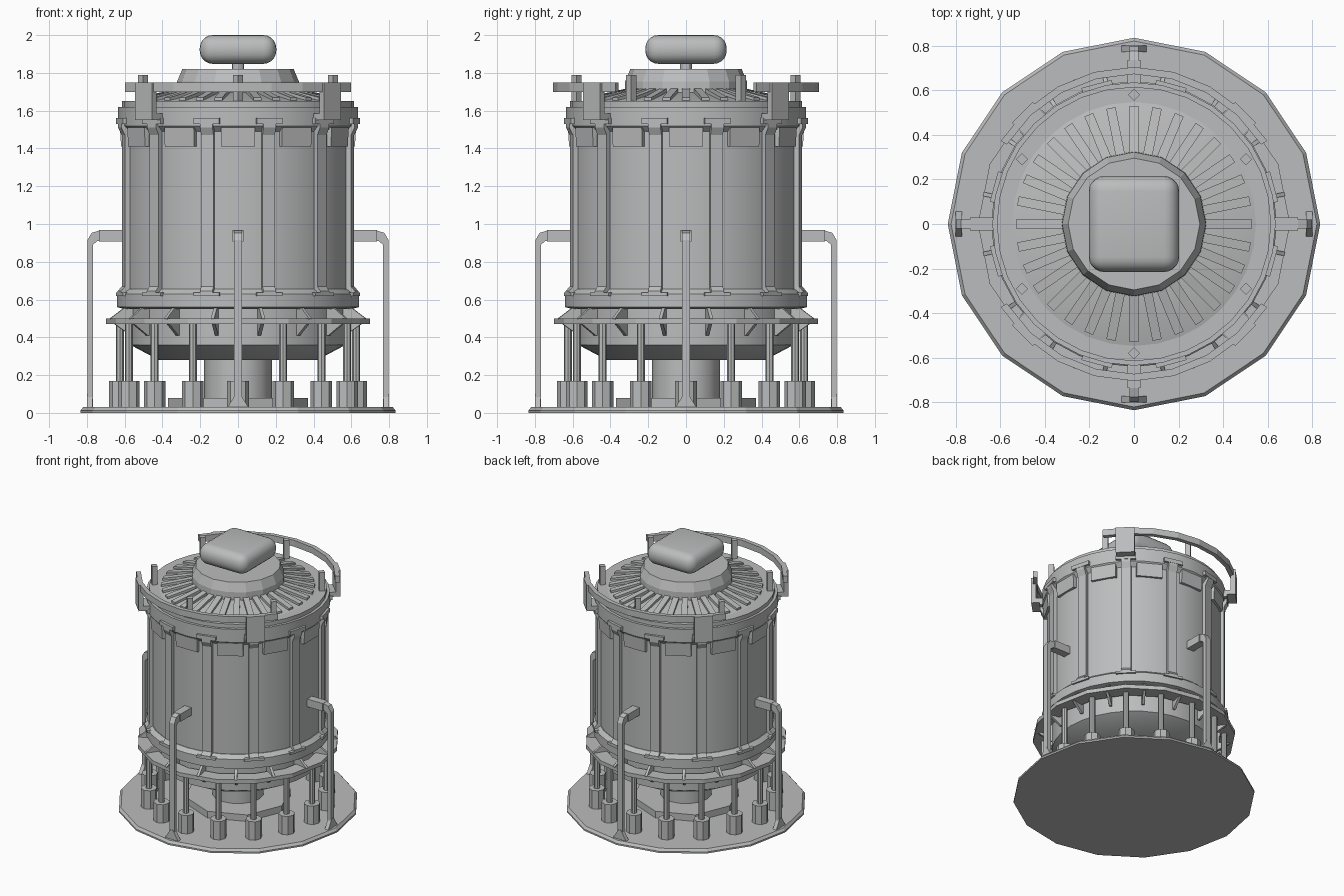
import bpy, bmesh
from math import sin, cos, pi, radians, tau

cube = bpy.data.objects.get("Cube")
if cube:
    bpy.data.objects.remove(cube)

# Single painted metal colour
GREY = (0.5, 0.505, 0.51, 1)
metal = bpy.data.materials.new("grey metal")
metal.use_nodes = True
metal.diffuse_color = GREY
metal.node_tree.nodes["Principled BSDF"].inputs["Base Color"].default_value = GREY


def finish(name, bm, smooth=False):
    bmesh.ops.recalc_face_normals(bm, faces=bm.faces)
    mesh = bpy.data.meshes.new(name)
    bm.to_mesh(mesh)
    bm.free()
    mesh.materials.append(metal)
    ob = bpy.data.objects.new(name, mesh)
    bpy.context.collection.objects.link(ob)
    if smooth:
        bpy.ops.object.select_all(action='DESELECT')
        ob.select_set(True)
        bpy.context.view_layer.objects.active = ob
        bpy.ops.object.shade_smooth_by_angle(angle=radians(30))
    return ob


def sweep(bm, profile, sides, start=0.0, end=tau):
    """Turn a closed (radius, z) outline around the z axis."""
    full = abs(end - start - tau) < 0.001
    count = sides if full else sides + 1
    rings = []
    for i in range(count):
        a = start + (end - start) * i / sides
        rings.append([bm.verts.new((r * cos(a), r * sin(a), z)) for r, z in profile])
    n = len(profile)
    for i in range(sides):
        p, q = rings[i], rings[(i + 1) % count]
        for j in range(n):
            k = (j + 1) % n
            bm.faces.new((p[j], q[j], q[k], p[k]))
    if not full:
        bm.faces.new(rings[0])
        bm.faces.new(rings[-1])


def solid(name, profile, sides, smooth=False):
    """Lathe an open (radius, z) outline and close it with flat caps."""
    bm = bmesh.new()
    rings = [[bm.verts.new((r * cos(tau * i / sides), r * sin(tau * i / sides), z))
              for i in range(sides)] for r, z in profile]
    for low, high in zip(rings, rings[1:]):
        for i in range(sides):
            k = (i + 1) % sides
            bm.faces.new((low[i], low[k], high[k], high[i]))
    bm.faces.new(rings[0])
    bm.faces.new(rings[-1])
    return finish(name, bm, smooth)


def prism(bm, outline, width, angle):
    """Plate with a (radius, z) outline and a tangential width, set at an angle."""
    sheets = []
    for t in (-width / 2, width / 2):
        sheets.append([bm.verts.new((r * cos(angle) - t * sin(angle),
                                     r * sin(angle) + t * cos(angle), z)) for r, z in outline])
    a, b = sheets
    bm.faces.new(a)
    bm.faces.new(b[::-1])
    for j in range(len(a)):
        k = (j + 1) % len(a)
        bm.faces.new((a[j], a[k], b[k], b[j]))


def rect(r0, r1, z0, z1):
    return [(r0, z0), (r1, z0), (r1, z1), (r0, z1)]


def around(name, count, offset, pieces):
    """Repeat (outline, width) plates around the axis as one object."""
    bm = bmesh.new()
    for i in range(count):
        for outline, width in pieces:
            prism(bm, outline, width, radians(offset) + tau * i / count)
    return finish(name, bm)


def rods(name, count, offset, radius, thick, z0, z1, sides, smooth=False):
    """Repeat upright rods around the axis."""
    bm = bmesh.new()
    for i in range(count):
        a = radians(offset) + tau * i / count
        made = bmesh.ops.create_cone(bm, cap_ends=True, segments=sides, radius1=thick,
                                     radius2=thick, depth=z1 - z0)["verts"]
        bmesh.ops.translate(bm, verts=made, vec=(radius * cos(a), radius * sin(a), (z0 + z1) / 2))
    return finish(name, bm, smooth)


# Base and central column
solid("base_plate", [(0.835, 0), (0.835, 0.012), (0.82, 0.03)], 16)
solid("column_foot", [(0.37, 0.03), (0.37, 0.08)], 8)
solid("column", [(0.18, 0.08), (0.18, 0.30)], 16, True)

# Tank: bowl, drum and the two hoops
solid("bowl", [(0.42, 0.28), (0.57, 0.36), (0.57, 0.57)], 32, True)
solid("lower_hoop", [(0.60, 0.55), (0.64, 0.56), (0.64, 0.63), (0.61, 0.655)], 32, True)
solid("drum", [(0.605, 0.64), (0.605, 1.52)], 32, True)
solid("upper_hoop", [(0.605, 1.49), (0.635, 1.52), (0.635, 1.62), (0.615, 1.62),
                     (0.615, 1.65), (0.58, 1.65)], 32, True)

# Platform ring on legs, with gussets
bm = bmesh.new()
sweep(bm, rect(0.60, 0.70, 0.47, 0.50), 16)
finish("platform_ring", bm)
around("platform_gussets", 16, 11.25,
       [([(0.55, 0.41), (0.58, 0.41), (0.68, 0.48), (0.69, 0.50), (0.61, 0.56), (0.55, 0.56)], 0.018)])
rods("leg_rods", 16, 0, 0.625, 0.021, 0.16, 0.48, 8, True)
rods("leg_feet", 16, 0, 0.625, 0.057, 0.03, 0.17, 8)

# Vertical straps with T-shaped ends, and hanging tabs between them
strap = [(0.59, 0.62), (0.65, 0.62), (0.65, 0.645), (0.628, 0.67), (0.628, 1.47),
         (0.648, 1.51), (0.648, 1.56), (0.59, 1.56)]
around("straps", 12, 15, [(strap, 0.068), (rect(0.60, 0.65, 0.62, 0.638), 0.14),
                          (rect(0.60, 0.65, 1.53, 1.56), 0.14)])
around("hanging_tabs", 12, 0,
       [([(0.59, 1.41), (0.619, 1.41), (0.625, 1.51), (0.59, 1.51)], 0.18)])

# Roof with radial ribs, cap and knob
solid("roof", [(0.58, 1.64), (0.53, 1.655), (0.30, 1.70)], 32, True)
around("roof_ribs", 32, 0, [([(0.28, 1.68), (0.53, 1.64), (0.53, 1.67), (0.28, 1.725)], 0.042)])
solid("cap", [(0.325, 1.69), (0.322, 1.755), (0.295, 1.82)], 16)
solid("knob_neck", [(0.033, 1.81), (0.033, 1.87)], 12, True)
bm = bmesh.new()
bmesh.ops.create_cube(bm, size=1)
bmesh.ops.scale(bm, vec=(0.405, 0.43, 0.152), verts=bm.verts)
bmesh.ops.translate(bm, vec=(0, 0, 1.924), verts=bm.verts)
bmesh.ops.bevel(bm, geom=bm.edges[:], offset=0.068, segments=5, profile=0.5, affect='EDGES')
finish("knob", bm, True)

# Guard rails over front and back, with brackets and posts
for side, middle in (("front", -90), ("back", 90)):
    bm = bmesh.new()
    sweep(bm, rect(0.672, 0.704, 1.70, 1.748), 8, radians(middle - 58), radians(middle + 58))
    finish(side + "_guard_rail", bm)
around("rail_brackets", 4, 45, [(rect(0.675, 0.708, 1.55, 1.748), 0.13),
                                (rect(0.62, 0.69, 1.55, 1.585), 0.13)])
rods("rail_posts", 6, 30, 0.58, 0.027, 1.64, 1.79, 4)

# Four bent pipes standing on the base, with triangular feet
pipe = [(0.595, 0.91), (0.595, 0.965), (0.735, 0.965), (0.775, 0.953), (0.797, 0.915),
        (0.797, 0.03), (0.768, 0.03), (0.768, 0.89), (0.745, 0.91)]
around("bent_pipes", 4, 0, [(pipe, 0.042), (rect(0.60, 0.735, 0.908, 0.967), 0.058)])
bm = bmesh.new()
for i in range(4):
    a = i * pi / 2
    shape = [(-0.055, 0.03), (0.055, 0.03), (0.012, 0.10), (-0.012, 0.10)]
    layers = [[bm.verts.new((r * cos(a) - t * sin(a), r * sin(a) + t * cos(a), z))
               for t, z in shape] for r in (0.77, 0.80)]
    bm.faces.new(layers[0])
    bm.faces.new(layers[1])
    for j in range(4):
        k = (j + 1) % 4
        bm.faces.new((layers[0][j], layers[0][k], layers[1][k], layers[1][j]))
finish("pipe_feet", bm)
